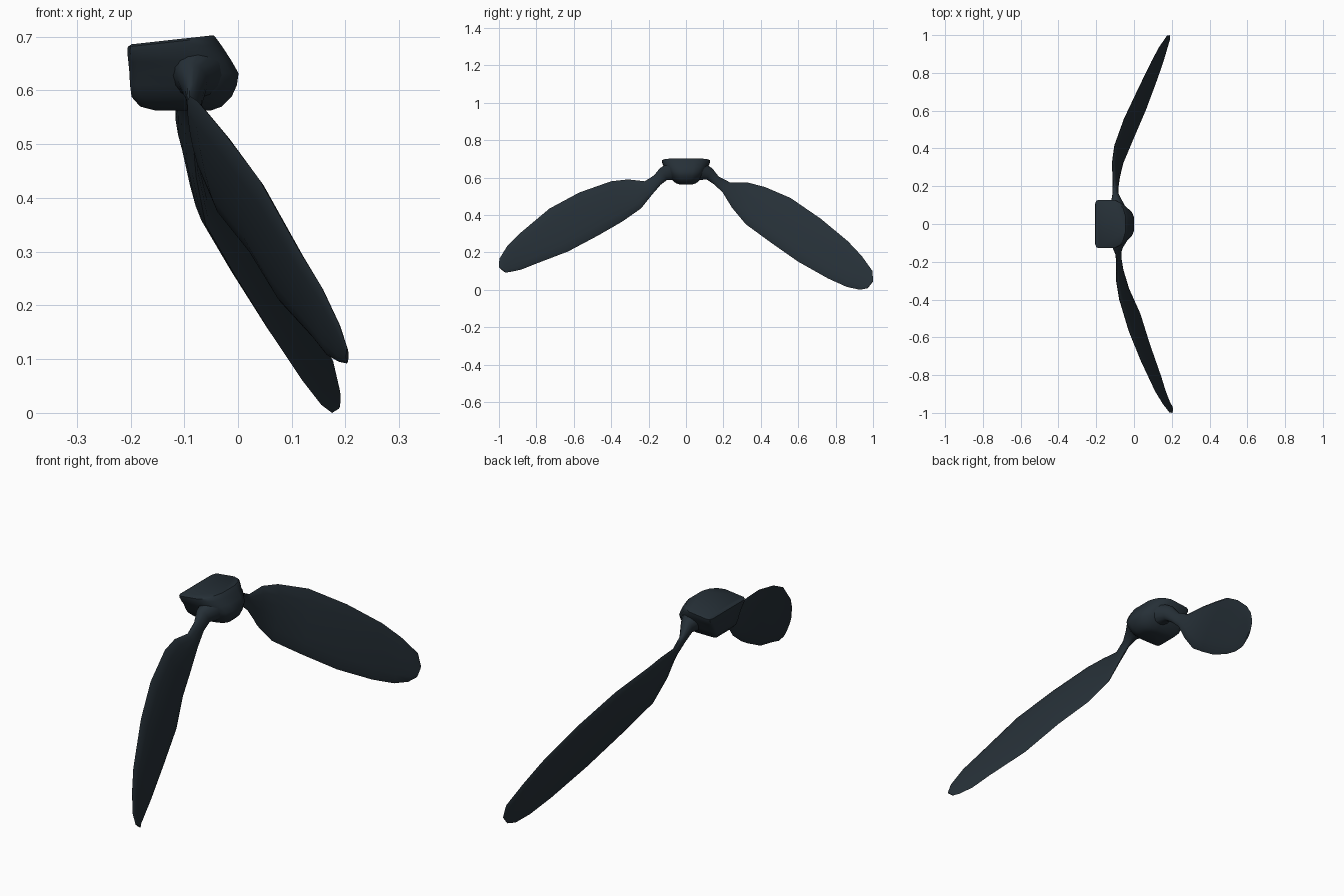
import bpy, bmesh, math
from mathutils import Vector

if "Cube" in bpy.data.objects:
    bpy.data.objects.remove(bpy.data.objects["Cube"])

paint = bpy.data.materials.new("dark_slate")
paint.diffuse_color = (0.019, 0.029, 0.038, 1)
paint.use_nodes = True
paint.node_tree.nodes["Principled BSDF"].inputs["Base Color"].default_value = paint.diffuse_color


def loft(name, rings, angle):
    """Skin a list of closed rings, cap both ends and shade smooth."""
    bm = bmesh.new()
    loops = [[bm.verts.new(p) for p in r] for r in rings]
    n = len(loops[0])
    for a, b in zip(loops, loops[1:]):
        for i in range(n):
            j = (i + 1) % n
            bm.faces.new((a[i], a[j], b[j], b[i]))
    bm.faces.new(loops[0])
    bm.faces.new(loops[-1])
    bmesh.ops.recalc_face_normals(bm, faces=bm.faces)
    me = bpy.data.meshes.new(name)
    bm.to_mesh(me)
    bm.free()
    me.materials.append(paint)
    ob = bpy.data.objects.new(name, me)
    bpy.context.collection.objects.link(ob)
    bpy.ops.object.select_all(action='DESELECT')
    ob.select_set(True)
    bpy.context.view_layer.objects.active = ob
    bpy.ops.object.shade_smooth_by_angle(angle=math.radians(angle))
    return ob


# thickness of the blade at each station, root to tip
THICK = [0.10, 0.055, 0.028, 0.022, 0.026, 0.03, 0.03, 0.026, 0.02, 0.015, 0.011, 0.006]


def blade(name, upper, lower):
    """Thin lens sections between an upper and a lower edge."""
    up = [Vector(p) for p in upper]
    lo = [Vector(p) for p in lower]
    mid = [(u + l) / 2 for u, l in zip(up, lo)]
    rings, n = [], 14
    for i, m in enumerate(mid):
        span = mid[min(i + 1, len(mid) - 1)] - mid[max(i - 1, 0)]
        half = (up[i] - lo[i]) / 2
        nrm = span.cross(half).normalized()
        rings.append([m + half * math.cos(t) + nrm * (THICK[i] / 2 * math.sin(t))
                      for t in (2 * math.pi * k / n for k in range(n))])
    return loft(name, rings, 50)


# far blade (+y)
blade("rear_blade",
      [(-.095, .09, .68), (-.10, .14, .65), (-.105, .175, .605), (-.11, .235, .574),
       (-.113, .33, .573), (-.10, .42, .55), (-.05, .56, .49), (.025, .72, .38),
       (.095, .865, .26), (.135, .94, .18), (.175, .997, .10), (.188, 1, .045)],
      [(-.08, .06, .585), (-.085, .11, .59), (-.09, .15, .563), (-.085, .195, .522),
       (-.078, .245, .44), (-.06, .32, .35), (-.005, .45, .255), (.06, .60, .15),
       (.12, .76, .06), (.155, .86, .015), (.175, .93, 0), (.188, .97, .008)])

# near blade (-y)
blade("front_blade",
      [(-.09, -.09, .68), (-.095, -.14, .65), (-.09, -.17, .612), (-.09, -.22, .58),
       (-.09, -.31, .59), (-.075, -.40, .58), (-.025, -.57, .52), (.04, -.73, .434),
       (.115, -.89, .30), (.155, -.955, .235), (.188, -.998, .165), (.203, -1, .12)],
      [(-.07, -.06, .585), (-.075, -.10, .588), (-.075, -.135, .562), (-.07, -.18, .51),
       (-.06, -.24, .435), (-.03, -.34, .365), (.03, -.47, .29), (.08, -.63, .205),
       (.14, -.80, .14), (.165, -.88, .108), (.188, -.94, .095), (.203, -.965, .092)])

# hub: square back, rounded nose, flat tilted top
half_outline = [(0, .84), (.03, .95), (.1, 1), (.62, 1), (.8, .88), (.93, .66), (1, .35)]
outline = half_outline + [(u, -v) for u, v in reversed(half_outline)]
levels = [  # height, back x, nose x, half width, tilt
    (.563, -.155, -.05, .035, 0), (.570, -.182, -.03, .055, 0), (.588, -.198, -.012, .075, 0),
    (.610, -.201, -.002, .09, 0), (.632, -.202, .001, .10, 0), (.655, -.204, -.014, .115, .03),
    (.678, -.206, -.032, .126, .08), (.690, -.205, -.042, .128, .11), (.694, -.198, -.046, .122, .11)]
loft("hub", [[(x0 + (x1 - x0) * u, hy * v, z + tilt * (x0 + (x1 - x0) * u + .125))
              for u, v in outline] for z, x0, x1, hy, tilt in levels], 40)
